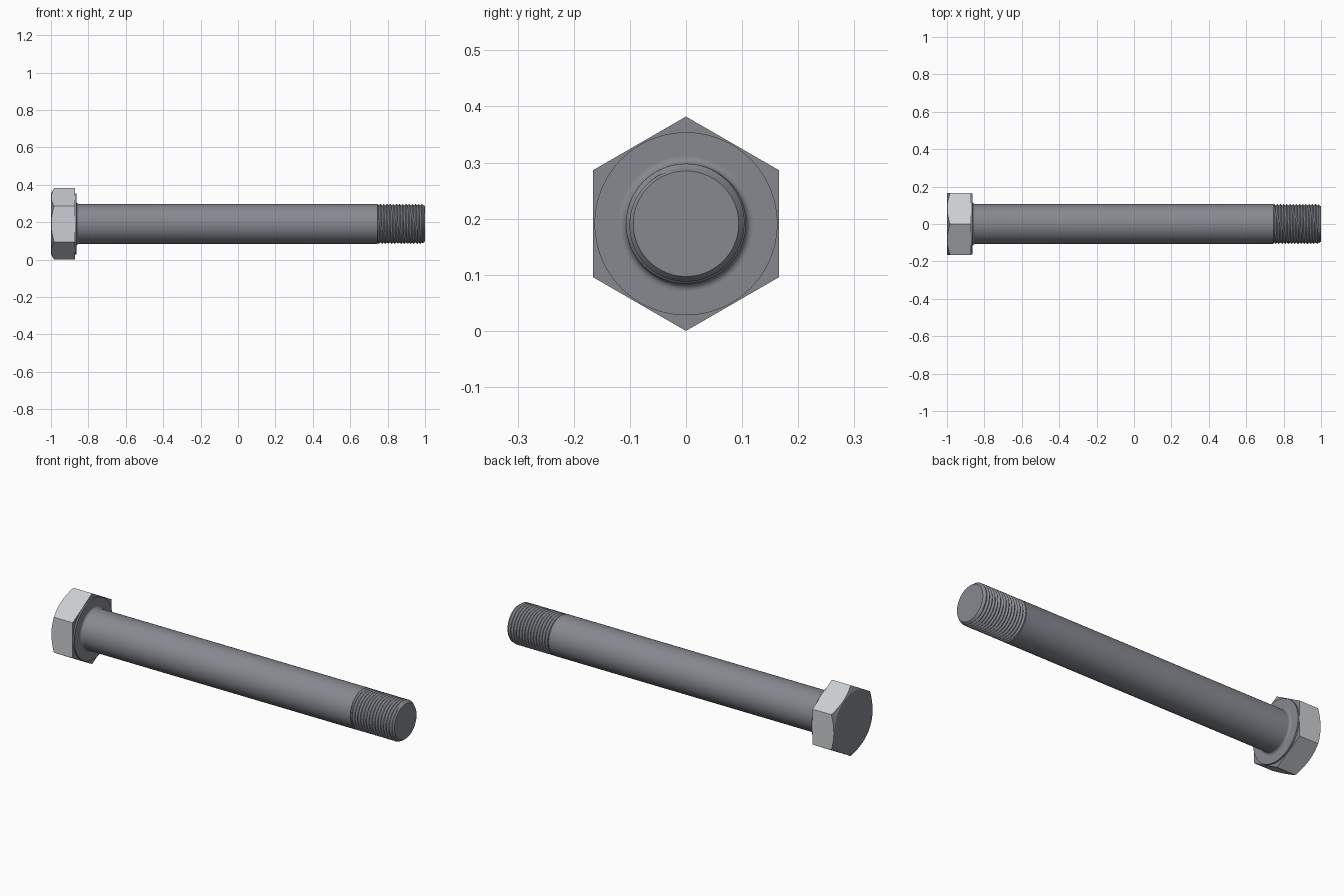
import bpy, bmesh
from math import sin, cos, tau, pi, floor, radians

if "Cube" in bpy.data.objects:
    bpy.data.objects.remove(bpy.data.objects["Cube"])

ZC = 0.191      # height of the bolt axis
R = 0.107       # shank radius


def material(name, rgb):
    mat = bpy.data.materials.new(name)
    mat.diffuse_color = (*rgb, 1)
    mat.use_nodes = True
    mat.node_tree.nodes["Principled BSDF"].inputs["Base Color"].default_value = mat.diffuse_color
    return mat


DARK = material("dark_steel", (0.24, 0.25, 0.28))
LIGHT = material("bare_steel", (0.60, 0.62, 0.64))


def make(name, verts, faces, smooth=True):
    mesh = bpy.data.meshes.new(name)
    mesh.from_pydata(verts, [], faces)
    mesh.materials.append(DARK)
    bm = bmesh.new()
    bm.from_mesh(mesh)
    bmesh.ops.remove_doubles(bm, verts=bm.verts, dist=1e-5)
    bmesh.ops.recalc_face_normals(bm, faces=bm.faces)
    bm.to_mesh(mesh)
    bm.free()
    ob = bpy.data.objects.new(name, mesh)
    bpy.context.collection.objects.link(ob)
    if smooth:
        shade(ob)
    return ob


def activate(ob):
    bpy.ops.object.select_all(action='DESELECT')
    ob.select_set(True)
    bpy.context.view_layer.objects.active = ob


def shade(ob):
    activate(ob)
    bpy.ops.object.shade_smooth_by_angle(angle=radians(25))


def point(x, r, a):
    return (x, r * sin(a), ZC + r * cos(a))


def lathe(name, profile, n=96, smooth=True):
    """Closed solid turned around the x axis from (x, radius) points."""
    verts = [point(x, r, tau * j / n) for x, r in profile for j in range(n)]
    faces = [(i * n + j, i * n + (j + 1) % n,
              (i + 1) * n + (j + 1) % n, (i + 1) * n + j)
             for i in range(len(profile) - 1) for j in range(n)]
    last = (len(profile) - 1) * n
    faces += [tuple(range(n)), tuple(range(last, last + n))]
    return make(name, verts, faces, smooth)


# Hexagonal head, outer corners cut by a cone
head = lathe("head", [(-1.02, 0.191), (-0.871, 0.191)], 6, False)
cone = lathe("head_chamfer_cutter", [(-1.0, 0.162), (-0.977, 0.202), (-0.85, 0.202)], 96, False)
cone.hide_render = True
mod = head.modifiers.new("chamfer", 'BOOLEAN')
mod.operation = 'INTERSECT'
mod.solver = 'EXACT'
mod.object = cone
activate(head)
bpy.ops.object.modifier_apply(modifier=mod.name)
bpy.data.objects.remove(cone)
# The six side flats are lighter than the rest
head.data.materials.clear()
head.data.materials.append(DARK)
head.data.materials.append(LIGHT)
for p in head.data.polygons:
    p.material_index = 1 if abs(p.normal.x) < 0.1 else 0
shade(head)

# Washer face under the head
lathe("washer_face", [(-0.875, 0.163), (-0.863, 0.163)])

# Shank with a small fillet against the head
F = 0.013
fillet = [(-0.863 + F - F * cos(t * pi / 12), R + F - F * sin(t * pi / 12)) for t in range(7)]
lathe("shank", [(-0.87, R + F)] + fillet + [(0.745, R)])

# Helical thread, ending in a chamfered tip
X0, X1, PITCH, DEPTH, TIP, N = 0.745, 1.0, 0.017, 0.008, 0.094, 72
rows = range(-4, 4 * (int((X1 - X0) / PITCH) + 1) + 1)
verts = []
for k in rows:
    for j in range(N + 1):
        x = min(max(X0 + PITCH * (k / 4 + j / N), X0), X1)
        u = (x - X0) / PITCH - j / N
        tri = abs(2 * (u - floor(u + 0.5)))
        r = min(R - DEPTH * tri, TIP + (X1 - x) * 0.8)
        verts.append(point(x, r, tau * j / N))
W = N + 1
faces = [(i * W + j, i * W + j + 1, (i + 1) * W + j + 1, (i + 1) * W + j)
         for i in range(len(rows) - 1) for j in range(N)]
# Tip face
base = len(verts)
verts += [point(X1, TIP, tau * j / N) for j in range(N)]
faces.append(tuple(range(base, base + N)))
make("threaded_end", verts, faces)
